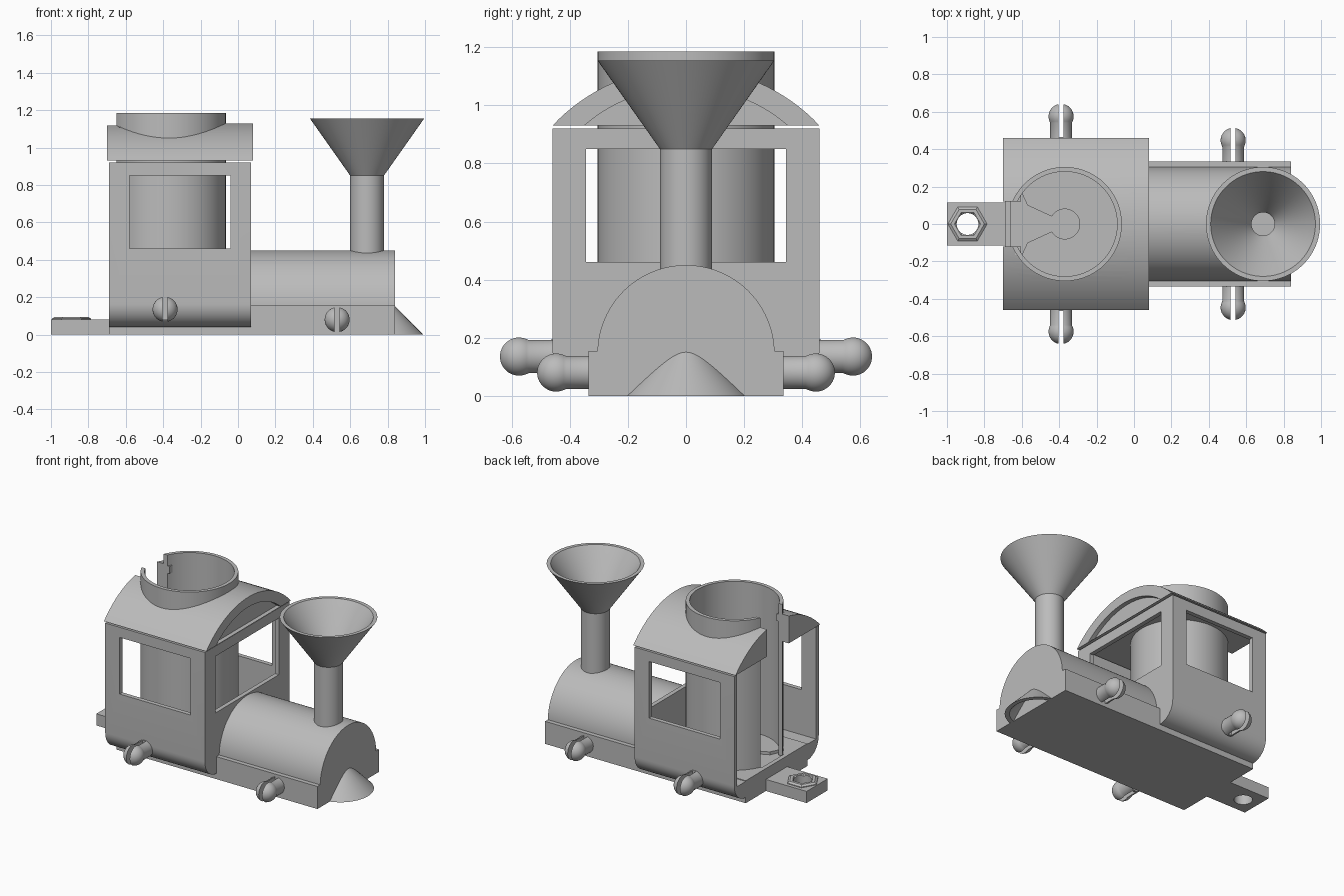
import bpy, bmesh, math
from mathutils import Matrix, Vector

if "Cube" in bpy.data.objects:
    bpy.data.objects.remove(bpy.data.objects["Cube"])

grey = bpy.data.materials.new("light grey")
grey.use_nodes = True
grey.diffuse_color = (0.5, 0.5, 0.5, 1)
grey.node_tree.nodes["Principled BSDF"].inputs["Base Color"].default_value = (0.5, 0.5, 0.5, 1)


def finish(name, bm):
    bmesh.ops.recalc_face_normals(bm, faces=bm.faces)
    mesh = bpy.data.meshes.new(name)
    bm.to_mesh(mesh)
    bm.free()
    mesh.materials.append(grey)
    ob = bpy.data.objects.new(name, mesh)
    bpy.context.collection.objects.link(ob)
    return ob


def box(name, x, y, z):
    bm = bmesh.new()
    bmesh.ops.create_cube(bm, size=1)
    for v in bm.verts:
        v.co = [lo + (c + 0.5) * (hi - lo) for c, (lo, hi) in zip(v.co, (x, y, z))]
    return finish(name, bm)


def extrude(name, points, axis, start, end):
    """Prism: (y, z) outline along x, or (x, y) outline along z."""
    bm = bmesh.new()
    put = (lambda p: (start, *p)) if axis == "x" else (lambda p: (*p, start))
    face = bm.faces.new([bm.verts.new(put(p)) for p in points])
    out = bmesh.ops.extrude_face_region(bm, geom=[face])
    step = Vector((end - start, 0, 0) if axis == "x" else (0, 0, end - start))
    bmesh.ops.translate(bm, vec=step, verts=[v for v in out["geom"] if isinstance(v, bmesh.types.BMVert)])
    return finish(name, bm)


def lathe(name, profile, place, sides=64):
    """Spin a closed (radius, height) profile about z, then move it by a matrix."""
    bm = bmesh.new()
    verts = [bm.verts.new((r, 0, h)) for r, h in profile]
    edges = [bm.edges.new((verts[i], verts[(i + 1) % len(verts)])) for i in range(len(verts))]
    bmesh.ops.spin(bm, geom=verts + edges, axis=(0, 0, 1), cent=(0, 0, 0),
                   angle=math.tau, steps=sides, use_duplicate=False)
    bmesh.ops.remove_doubles(bm, verts=bm.verts, dist=1e-5)
    bmesh.ops.dissolve_degenerate(bm, edges=bm.edges, dist=1e-6)
    bm.transform(place)
    return finish(name, bm)


def rod(name, radius, low, high, x, sides=64):
    return lathe(name, [(0, low), (radius, low), (radius, high), (0, high)],
                 Matrix.Translation((x, 0, 0)), sides)


def arc(cy, cz, r, a, b, n=32):
    return [(cy + r * math.cos(math.radians(a + (b - a) * i / n)),
             cz + r * math.sin(math.radians(a + (b - a) * i / n))) for i in range(n + 1)]


def cut(ob, *cutters):
    bpy.context.view_layer.objects.active = ob
    for c in cutters:
        mod = ob.modifiers.new("cut", "BOOLEAN")
        mod.operation, mod.solver, mod.object = "DIFFERENCE", "EXACT", c
        bpy.ops.object.modifier_apply(modifier=mod.name)
        bpy.data.objects.remove(c)
    return ob


CAB_X, FUNNEL_X, NUT_X = -0.37, 0.69, -0.89

# Chassis and boiler
box("chassis", (-0.69, 0.84), (-0.335, 0.335), (0, 0.155))
boiler = extrude("boiler", arc(0, 0.145, 0.305, 0, 180, 48), "x", 0.05, 0.84)
cut(boiler, rod("boiler_bore", 0.062, 0.3, 0.6, FUNNEL_X))

# Cab: rounded tub, open at the rear, with three windows
outline = [(0.46, 0.92)] + arc(0.335, 0.165, 0.125, 0, -90, 12)
outline += [(-y, z) for y, z in reversed(outline)]
cab = extrude("cab", outline, "x", -0.69, 0.07)
hub = arc(CAB_X, 0, 0.08, -150, 150) + [(-0.57, 0.1), (-0.6, 0.165), (-0.66, 0.12),
                                        (-0.66, -0.12), (-0.6, -0.165), (-0.57, -0.1)]
cut(cab,
    box("interior", (-0.8, 0.04), (-0.43, 0.43), (0.15, 1)),
    box("side_windows", (-0.58, -0.04), (-0.6, 0.6), (0.46, 0.85)),
    box("front_window", (0, 0.2), (-0.345, 0.345), (0.46, 0.85)),
    extrude("floor_keyhole", hub, "z", 0.135, 0.2))
cut(bpy.data.objects["chassis"], extrude("chassis_keyhole", hub, "z", 0.135, 0.2))

# Roof: arched block with a recessed front panel, pierced by the drum
half = math.degrees(math.asin(0.46 / 0.629))
roof = extrude("roof", arc(0, 0.501, 0.629, 90 - half, 90 + half), "x", -0.7, 0.08)
panel_half = math.degrees(math.asin(0.35 / 0.535))
cut(roof,
    extrude("front_panel", arc(0, 0.526, 0.535, 90 - panel_half, 90 + panel_half), "x", 0.05, 0.2),
    rod("drum_hole", 0.3, 0.7, 1.4, CAB_X),
    box("roof_slot", (-0.9, CAB_X), (-0.12, 0.12), (0.7, 1.4)))

# Drum: open tube with a slot at the rear
drum = lathe("drum", [(0.28, 0.14), (0.305, 0.14), (0.305, 1.185), (0.28, 1.185)],
             Matrix.Translation((CAB_X, 0, 0)), 96)
cut(drum, box("drum_slot", (-0.9, CAB_X), (-0.12, 0.12), (0, 1.4)))
for side in (-1, 1):
    box("drum_tab", (-0.635, -0.605), sorted((side * 0.12, side * 0.165)), (1.06, 1.11))

# Chimney and funnel
lathe("chimney_funnel", [(0.062, 0.38), (0.09, 0.38), (0.09, 0.85), (0.305, 1.155),
                         (0.28, 1.155), (0.075, 0.865), (0.062, 0.84)],
      Matrix.Translation((FUNNEL_X, 0, 0)), 96)

# Half-cone catcher at the nose, hollow below
catcher = lathe("catcher", [(0, 0), (0.21, 0), (0, 0.21)], Matrix.Translation((0.78, 0, 0)), 96)
cut(catcher,
    box("catcher_trim", (0, 0.838), (-1, 1), (-1, 1)),
    lathe("catcher_hollow", [(0, -0.03), (0.21, -0.03), (0, 0.18)], Matrix.Translation((0.78, 0, 0)), 96))

# Coupler bar with a chamfered hexagonal nut
bar = box("coupler", (-1, -0.68), (-0.115, 0.115), (0, 0.08))
cut(bar, rod("coupler_bore", 0.058, -0.1, 0.3, NUT_X))
nut = lathe("coupler_nut", [(0.058, 0.06), (0.105, 0.06), (0.105, 0.085), (0.09, 0.095), (0.07, 0.095), (0.058, 0.085)],
            Matrix.Translation((NUT_X, 0, 0)), 6)
cut(nut, rod("nut_bore", 0.058, -0.1, 0.3, NUT_X))

# Split snap pins for the wheels
for name, x, z, inner, centre in (("front_pin", 0.53, 0.08, 0.32, 0.447), ("rear_pin", -0.39, 0.135, 0.45, 0.575)):
    ball = [(r, centre + h) for r, h in arc(0, 0, 0.067, -60, 90, 16)]
    ball[-1] = (0, centre + 0.067)
    for side in (-1, 1):
        turn = Matrix.Rotation(-side * math.pi / 2, 4, "X")
        pin = lathe(name, [(0, inner), (0.058, inner), (0.058, centre - 0.035)] + ball[4:],
                    Matrix.Translation((x, 0, z)) @ turn, 32)
        cut(pin, box("pin_slot", (x - 0.013, x + 0.013), sorted((side * (inner + 0.015), side)), (-0.2, 0.4)))

# Smooth round surfaces, keep edges sharp
for ob in bpy.context.collection.objects:
    if ob.type == "MESH" and grey.name in ob.data.materials:
        bpy.ops.object.select_all(action="DESELECT")
        ob.select_set(True)
        bpy.context.view_layer.objects.active = ob
        bpy.ops.object.shade_smooth_by_angle(angle=math.radians(25))
